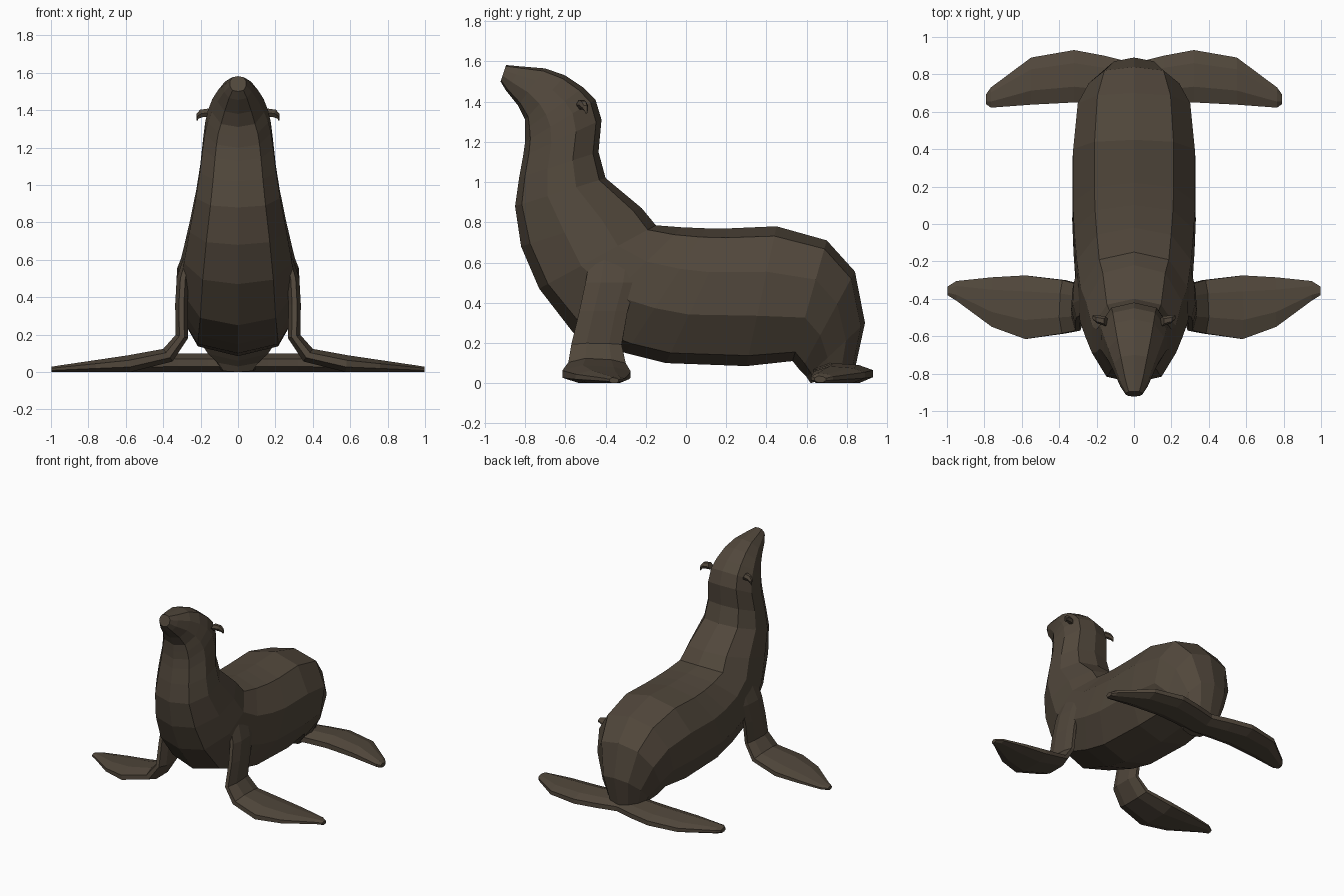
import bpy, bmesh
from mathutils import Vector as V

fur = bpy.data.materials.new("dark brown fur")
fur.diffuse_color = (0.082, 0.063, 0.044, 1)


def loft(name, rings):
    """Skin a list of closed rings, cap both ends, flat shaded."""
    bm = bmesh.new()
    vr = [[bm.verts.new(p) for p in r] for r in rings]
    n = len(vr[0])
    for a, b in zip(vr, vr[1:]):
        for i in range(n):
            bm.faces.new((a[i], a[(i + 1) % n], b[(i + 1) % n], b[i]))
    bm.faces.new(vr[0])
    bm.faces.new(vr[-1])
    bmesh.ops.recalc_face_normals(bm, faces=bm.faces)
    me = bpy.data.meshes.new(name)
    bm.to_mesh(me)
    bm.free()
    me.materials.append(fur)
    ob = bpy.data.objects.new(name, me)
    bpy.context.collection.objects.link(ob)
    return ob


def blade(name, rows):
    """Flat limb from rows (x, z, front y, back y, normal x, normal z, half thickness), on both sides."""
    for side, s in (("left", 1), ("right", -1)):
        rings = []
        for x, z, f, b, nx, nz, t in rows:
            ring = []
            for u, h in ((0, -.4), (0, .4), (.3, 1), (.75, .8), (1, .3), (1, -.4), (.75, -1), (.25, -1)):
                p = V((x + nx * t * h, f + (b - f) * u, max(0, z + nz * t * h)))
                ring.append((s * p.x, p.y, p.z))
            rings.append(ring)
        loft(side + "_" + name, rings)


# Body: back point (y, z), belly point (y, z), half width, from nose to rump
spine = [
    (-.895, 1.582, -.922, 1.50, .045), (-.82, 1.575, -.895, 1.455, .075),
    (-.70, 1.565, -.835, 1.38, .112), (-.60, 1.53, -.80, 1.31, .142),
    (-.51, 1.47, -.80, 1.26, .165), (-.45, 1.41, -.80, 1.20, .18),
    (-.42, 1.31, -.81, 1.13, .192), (-.435, 1.15, -.83, 1.02, .208),
    (-.40, 1.02, -.85, .88, .23), (-.22, .87, -.82, .68, .265),
    (-.15, .785, -.73, .47, .295), (-.02, .775, -.56, .25, .315),
    (.10, .77, -.30, .15, .33), (.22, .77, -.10, .10, .337),
    (.45, .78, .30, .085, .335), (.70, .71, .53, .11, .31),
    (.84, .555, .57, .06, .25), (.89, .30, .60, .03, .17),
    (.84, .07, .62, .0, .12)]
section = [(0, 1), (.63, .86), (.97, .35), (.98, -.28), (.64, -.85), (0, -1),
           (-.64, -.85), (-.98, -.28), (-.97, .35), (-.63, .86)]
rings = []
for ty, tz, by, bz, w in spine:
    top, bot = V((0, ty, tz)), V((0, by, bz))
    mid, half = (top + bot) / 2, (top - bot) / 2
    rings.append([mid + half * v + V((w * u, 0, 0)) for u, v in section])
loft("body", rings)

# Front flippers: upright arm bending out into a flat paddle
blade("front_flipper", [
    (.255, .66, -.47, -.23, 1, 0, .02), (.295, .50, -.50, -.25, 1, 0, .033),
    (.303, .36, -.53, -.29, 1, .0, .033), (.30, .19, -.57, -.32, .95, .25, .035),
    (.375, .09, -.585, -.30, .6, .8, .042), (.58, .045, -.615, -.275, .1, 1, .045),
    (.76, .032, -.55, -.285, 0, 1, .032), (.95, .018, -.41, -.305, 0, 1, .018),
    (.998, .014, -.38, -.335, 0, 1, .014)])

# Rear flippers: flat paddles spread to the sides
blade("rear_flipper", [
    (0, .05, .62, .86, 0, 1, .05), (.16, .05, .64, .90, 0, 1, .05),
    (.32, .05, .65, .93, 0, 1, .05), (.55, .042, .638, .89, 0, 1, .042),
    (.765, .025, .622, .73, 0, 1, .025), (.79, .02, .64, .695, 0, 1, .016)])

# Ears: small pointed flaps curling down
for side, s in (("left", 1), ("right", -1)):
    rings = []
    for x, y, z, r in ((.15, -.52, 1.385, .026), (.195, -.51, 1.383, .022),
                       (.216, -.50, 1.368, .014), (.221, -.495, 1.345, .005)):
        rings.append([(s * (x + dz * r * .4), y + dy * r, z + dz * r)
                      for dy, dz in ((1, 0), (.5, .9), (-.5, .9), (-1, 0), (-.5, -.9), (.5, -.9))])
    loft(side + "_ear", rings)
